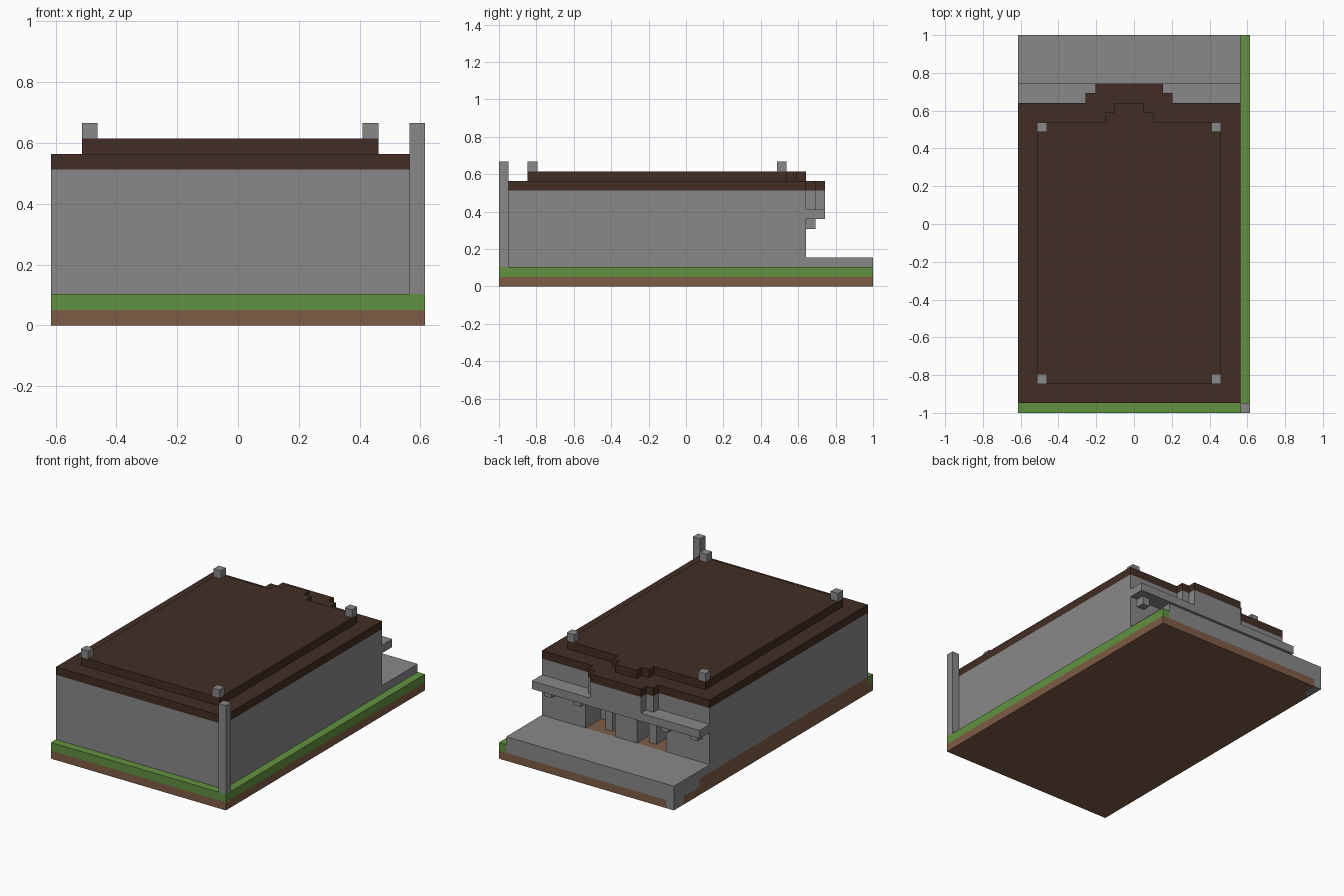
import bpy
import bmesh

old = bpy.data.objects.get("Cube")
if old:
    bpy.data.objects.remove(old)

U = 2 / 39              # size of one block
WIDTH, DEPTH = 24, 39   # plot size in blocks
MID = 23                # mirror sum: the house spans columns 0 to 23


def material(name, color):
    m = bpy.data.materials.new(name)
    m.use_nodes = True
    m.diffuse_color = (*color, 1)
    bsdf = m.node_tree.nodes["Principled BSDF"]
    bsdf.inputs["Base Color"].default_value = (*color, 1)
    bsdf.inputs["Roughness"].default_value = 0.9
    return m


STONE = material("stone_grey", (0.25, 0.25, 0.25))
ROOF = material("dark_roof_brown", (0.054, 0.027, 0.018))
GRASS = material("grass_green", (0.122, 0.285, 0.052))
DIRT = material("dirt_brown", (0.21, 0.107, 0.061))


def slab(name, outline, bottom, top, mat):
    """Extrude a flat outline, given in blocks, between two heights."""
    bm = bmesh.new()
    verts = [bm.verts.new(((x - WIDTH / 2) * U, (y - DEPTH / 2) * U, bottom * U))
             for x, y in outline]
    face = bm.faces.new(verts)
    moved = bmesh.ops.extrude_face_region(bm, geom=[face])["geom"]
    bmesh.ops.translate(bm, vec=(0, 0, (top - bottom) * U),
                        verts=[g for g in moved if isinstance(g, bmesh.types.BMVert)])
    bmesh.ops.recalc_face_normals(bm, faces=bm.faces[:])
    mesh = bpy.data.meshes.new(name)
    bm.to_mesh(mesh)
    bm.free()
    mesh.materials.append(mat)
    obj = bpy.data.objects.new(name, mesh)
    bpy.context.collection.objects.link(obj)
    return obj


def block(name, x, y, z, mat):
    """Box from (start, end) ranges in blocks."""
    return slab(name, [(x[0], y[0]), (x[1], y[0]), (x[1], y[1]), (x[0], y[1])], *z, mat)


def pair(name, x, y, z, mat):
    """Box and its mirror image across the house."""
    block(name + "_right", x, y, z, mat)
    block(name + "_left", (MID - x[1], MID - x[0]), y, z, mat)


def stepped(name, side, front, back, bump, bottom, top, mat):
    """Rectangle with a two-step bump in the middle of its back edge."""
    half = [(side, front), (side, back), (bump, back), (bump, back + 1),
            (bump + 1, back + 1), (bump + 1, back + 2)]
    return slab(name, half + [(MID - x, y) for x, y in reversed(half)], bottom, top, mat)


# Ground: dirt with a notched corner, grass border on two sides
slab("dirt_base", [(0, 0), (24, 0), (24, 39), (1, 39), (1, 37), (0, 37)], 0, 1, DIRT)
block("base_corner", (0, 1), (37, 39), (0, 1), STONE)
slab("grass_border", [(0, 0), (24, 0), (24, 39), (23, 39), (23, 1), (0, 1)], 1, 2, GRASS)
block("foundation", (0, 23), (1, 34), (1, 2), DIRT)
block("corner_post", (23, 24), (0, 1), (2, 13), STONE)

# Terrace behind the house
block("terrace_rear", (0, 23), (34, 39), (1, 3), STONE)
block("terrace_step", (0, 23), (32, 34), (2, 3), STONE)

# House body with two recessed doorways
block("house_body", (0, 23), (1, 29), (2, 10), STONE)
pair("facade_wall", (0, 6), (29, 32), (2, 10), STONE)
block("facade_pillar", (10, 13), (29, 32), (2, 10), STONE)
pair("door_lintel", (6, 10), (29, 32), (7, 10), STONE)
pair("door_floor", (6, 10), (29, 32), (2, 3), DIRT)
pair("door_post", (8, 9), (29, 31), (3, 7), STONE)

# Awning, its brackets and the stepped bay above it
block("awning", (0, 23), (32, 34), (7, 8), STONE)
for name, x in (("outer_bracket", 1), ("inner_bracket", 5)):
    pair(name, (x, x + 1), (32, 33), (6, 7), STONE)
slab("upper_bay", [(7, 32), (16, 32), (16, 33), (15, 33), (15, 34), (8, 34), (8, 33), (7, 33)],
     8, 10, STONE)

# Two roof tiers and corner blocks
stepped("roof_lower", 0, 1, 32, 7, 10, 11, ROOF)
stepped("roof_upper", 2, 3, 30, 9, 11, 12, ROOF)
for name, y in (("front_roof_block", 3), ("back_roof_block", 29)):
    pair(name, (2, 3), (y, y + 1), (12, 13), STONE)
